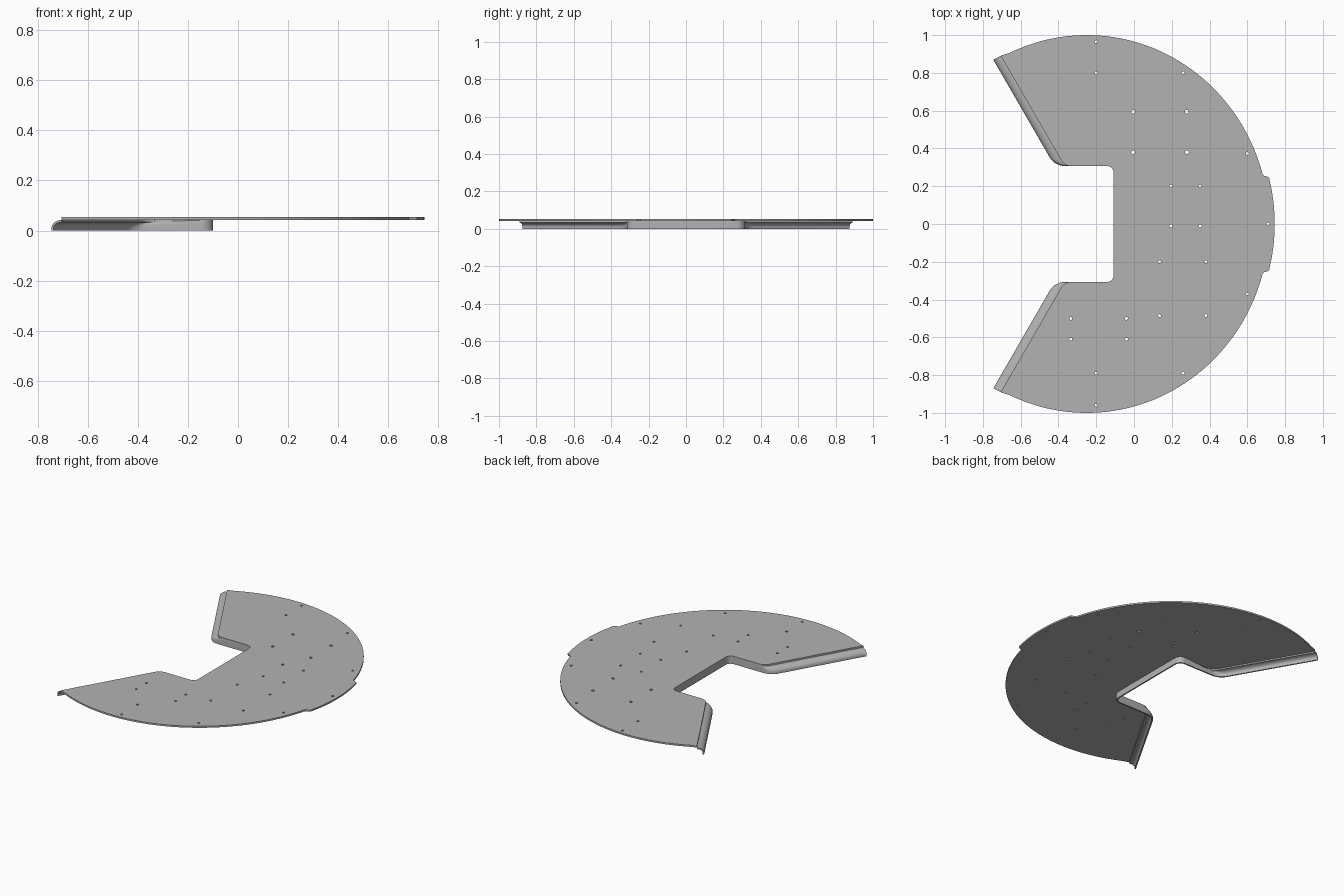
import bpy
import bmesh
from math import sin, cos, pi, tan, asin, radians
from mathutils import Vector

cube = bpy.data.objects.get("Cube")
if cube:
    bpy.data.objects.remove(cube)

grey = bpy.data.materials.new("plain_grey")
grey.use_nodes = True
colour = (0.45, 0.45, 0.45, 1)
grey.diffuse_color = colour
grey.node_tree.nodes["Principled BSDF"].inputs["Base Color"].default_value = colour

CENTRE, RX, RY = -0.25, 0.965, 1.0      # outer rim
Z_LOW, Z_TOP = 0.042, 0.053             # plate faces
SKIN = 0.009                            # flange thickness


def fillet(points, radii, steps=8):
    """Round the inner corners of an open polyline."""
    out = [Vector(points[0])]
    for i, r in enumerate(radii, 1):
        p = Vector(points[i])
        a = (Vector(points[i - 1]) - p).normalized()
        b = (Vector(points[i + 1]) - p).normalized()
        t = r / tan(a.angle(b) / 2)
        for k in range(steps + 1):
            u = k / steps
            # weighted quadratic gives a true circular arc
            w = sin(a.angle(b) / 2)
            c0, c1, c2 = (1 - u) ** 2, 2 * u * (1 - u) * w, u * u
            out.append(p + (a * t * c0 + b * t * c2) / (c0 + c1 + c2))
    out.append(Vector(points[-1]))
    return out


def mirrored(half):
    """Extend a list of upper points with its reflection in y."""
    return half + [Vector((x, -y)) for x, y in reversed(half)]


def notch_path(end, corner_x, corner_r):
    half = fillet([end, (corner_x, 0.307), (-0.108, 0.307), (-0.108, 0)],
                  [corner_r, 0.035])[:-1]
    return mirrored(half)


top_path = notch_path((-0.705, 0.89), -0.368, 0.06)
foot_path = notch_path((-0.745, 0.87), -0.42, 0.094)

# Plate outline: rim arc, stepped tab on the right, notch
start = pi - asin(0.89 / RY)
stop = asin(0.262 / RY)
start = pi - start if cos(start) > 0 else start
rim = []
for k in range(1, 49):
    a = start + (stop - start) * k / 48
    rim.append(Vector((CENTRE + RX * cos(a), RY * sin(a))))
tab = [Vector(p) for p in ((0.69, 0.255), (0.708, 0.25), (0.716, 0.243))]
for k in range(8):
    a = radians(13.5) * (1 - k / 8)
    tab.append(Vector((CENTRE + 0.995 * cos(a), 0.995 * sin(a))))
outline = mirrored(rim + tab + [Vector((CENTRE + 0.995, 0))])
outline += list(reversed(top_path))

# Drilled holes
holes = [(x, y, 0.008) for xs, ys in (
    ((-0.2,), (0.965, 0.8, -0.79, -0.96)),
    ((0.26,), (0.8, -0.79)),
    ((0.6,), (0.373, -0.37)),
    ((0.195, 0.35), (0.2, -0.01)),
    ((0.135, 0.38), (-0.2, -0.485)),
    ((-0.335, -0.04), (-0.5, -0.61)),
    ((0.71,), (0,))) for x in xs for y in ys]
holes += [(x, y, 0.01) for x in (-0.005, 0.28) for y in (0.595, 0.38)]

curve = bpy.data.curves.new("plate_outline", "CURVE")
curve.dimensions = "2D"
curve.fill_mode = "BOTH"
curve.extrude = (Z_TOP - Z_LOW) / 2


def add_loop(points):
    spline = curve.splines.new("POLY")
    spline.points.add(len(points) - 1)
    for sp, (x, y) in zip(spline.points, points):
        sp.co = (x, y, 0, 1)
    spline.use_cyclic_u = True


add_loop(outline)
for x, y, r in holes:
    add_loop([(x + r * cos(k * pi / 6), y + r * sin(k * pi / 6)) for k in range(12)])


def finish(obj):
    obj.data.materials.clear()
    obj.data.materials.append(grey)
    bpy.ops.object.select_all(action="DESELECT")
    obj.select_set(True)
    bpy.context.view_layer.objects.active = obj
    bpy.ops.object.shade_smooth_by_angle(angle=radians(30))


# Flat plate
source = bpy.data.objects.new("plate_source", curve)
bpy.context.collection.objects.link(source)
graph = bpy.context.evaluated_depsgraph_get()
mesh = bpy.data.meshes.new_from_object(source.evaluated_get(graph))
bpy.data.objects.remove(source)
plate = bpy.data.objects.new("plate", mesh)
bpy.context.collection.objects.link(plate)
bm = bmesh.new()
bm.from_mesh(mesh)
bmesh.ops.remove_doubles(bm, verts=bm.verts, dist=0.0001)
bmesh.ops.translate(bm, verts=bm.verts, vec=(0, 0, (Z_LOW + Z_TOP) / 2))
bmesh.ops.recalc_face_normals(bm, faces=bm.faces)
bm.to_mesh(mesh)
bm.free()
finish(plate)

# Rolled flange under the notch edge, flared on the slanted sides
bm = bmesh.new()
rings = []
for i, (p, q) in enumerate(zip(top_path, foot_path)):
    before, after = foot_path[max(i - 1, 0)], foot_path[min(i + 1, len(foot_path) - 1)]
    along = (after - before).normalized()
    inward = Vector((-along.y, along.x))
    outer, inner = [], []
    for k in range(9):
        a = k / 8 * pi / 2
        flat = p.lerp(q, sin(a))
        z = 0.01 + (Z_LOW - 0.01) * cos(a)
        flare = min((q - p).length / 0.04, 1)
        drop = SKIN * cos(a) * flare
        back = flat + inward * SKIN * (1 - (1 - sin(a)) * flare)
        outer.append((flat.x, flat.y, z))
        inner.append((back.x, back.y, z - drop))
    foot = q + inward * SKIN
    ring = outer + [(q.x, q.y, 0), (foot.x, foot.y, 0)] + inner[::-1]
    rings.append([bm.verts.new(co) for co in ring])
for r, s in zip(rings, rings[1:]):
    for k in range(len(r)):
        j = (k + 1) % len(r)
        bm.faces.new((r[k], r[j], s[j], s[k]))
bm.faces.new(rings[0])
bm.faces.new(rings[-1])
bmesh.ops.recalc_face_normals(bm, faces=bm.faces)
mesh = bpy.data.meshes.new("notch_flange")
bm.to_mesh(mesh)
bm.free()
flange = bpy.data.objects.new("notch_flange", mesh)
bpy.context.collection.objects.link(flange)
finish(flange)
